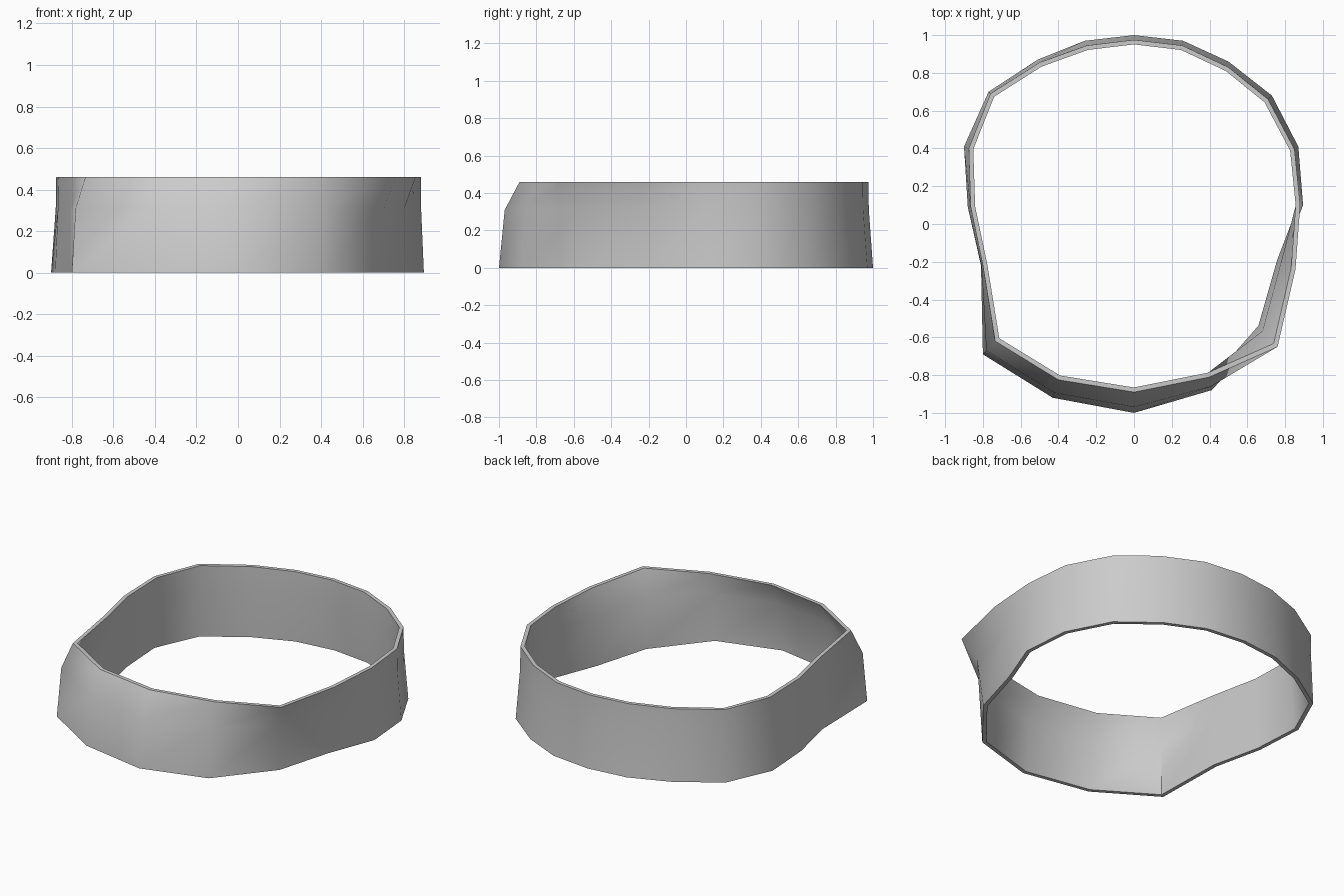
import bpy
import bmesh
import math
from mathutils import Vector

cube = bpy.data.objects.get("Cube")
if cube:
    bpy.data.objects.remove(cube, do_unlink=True)

HEIGHT = 0.46
MID_HEIGHT = 0.31
THICKNESS = 0.024

# Outlines of the band, counter-clockwise from the middle of the front
BOTTOM = [(0, -1), (.41, -.88), (.68, -.55), (.78, -.2), (.895, .1), (.87, .41),
          (.73, .68), (.5, .86), (.26, .97), (0, 1), (-.26, .97), (-.51, .87),
          (-.77, .7), (-.9, .41), (-.88, .09), (-.81, -.22), (-.8, -.69), (-.43, -.92)]
TOP = [(0, -.89), (.4, -.81), (.76, -.65), (.855, -.24), (.88, .1), (.85, .395),
       (.71, .66), (.5, .83), (.255, .945), (0, .975), (-.25, .945), (-.5, .855),
       (-.76, .69), (-.875, .4), (-.865, .09), (-.8, -.22), (-.735, -.62), (-.4, -.825)]


def middle_outline():
    """The front bulges out, the back follows the rim."""
    ring = []
    for low, high in zip(BOTTOM, TOP):
        blend = 0.72 if low[1] < -0.15 else 0.1
        ring.append(tuple(Vector(high).lerp(Vector(low), blend)))
    return ring


def inset(ring, distance):
    """Move a closed outline inwards with mitred corners."""
    points = [Vector(p) for p in ring]
    result = []
    for i, point in enumerate(points):
        before = (point - points[i - 1]).normalized()
        after = (points[(i + 1) % len(points)] - point).normalized()
        normals = [Vector((-d.y, d.x)) for d in (before, after)]
        miter = (normals[0] + normals[1]).normalized()
        result.append(point + miter * distance / miter.dot(normals[0]))
    return result


def make_material(name, colour):
    material = bpy.data.materials.new(name)
    material.use_nodes = True
    material.diffuse_color = colour
    material.node_tree.nodes["Principled BSDF"].inputs["Base Color"].default_value = colour
    return material


# Band: up the outer wall, over the rim, down the inner wall and closed underneath
levels = [(BOTTOM, 0), (middle_outline(), MID_HEIGHT), (TOP, HEIGHT)]
loops = [(ring, z) for ring, z in levels]
loops += [(inset(ring, THICKNESS), z) for ring, z in reversed(levels)]

bm = bmesh.new()
rows = [[bm.verts.new((p[0], p[1], z)) for p in ring] for ring, z in loops]
for r, row in enumerate(rows):
    following = rows[(r + 1) % len(rows)]
    for i in range(len(row)):
        j = (i + 1) % len(row)
        bm.faces.new((row[i], row[j], following[j], following[i]))
bmesh.ops.recalc_face_normals(bm, faces=bm.faces)

mesh = bpy.data.meshes.new("band")
bm.to_mesh(mesh)
bm.free()
band = bpy.data.objects.new("band", mesh)
bpy.context.collection.objects.link(band)
mesh.materials.append(make_material("light_grey", (0.6, 0.6, 0.6, 1)))

# Smooth walls, crisp rims and front corner
bpy.ops.object.select_all(action="DESELECT")
band.select_set(True)
bpy.context.view_layer.objects.active = band
bpy.ops.object.shade_smooth_by_angle(angle=math.radians(52))
